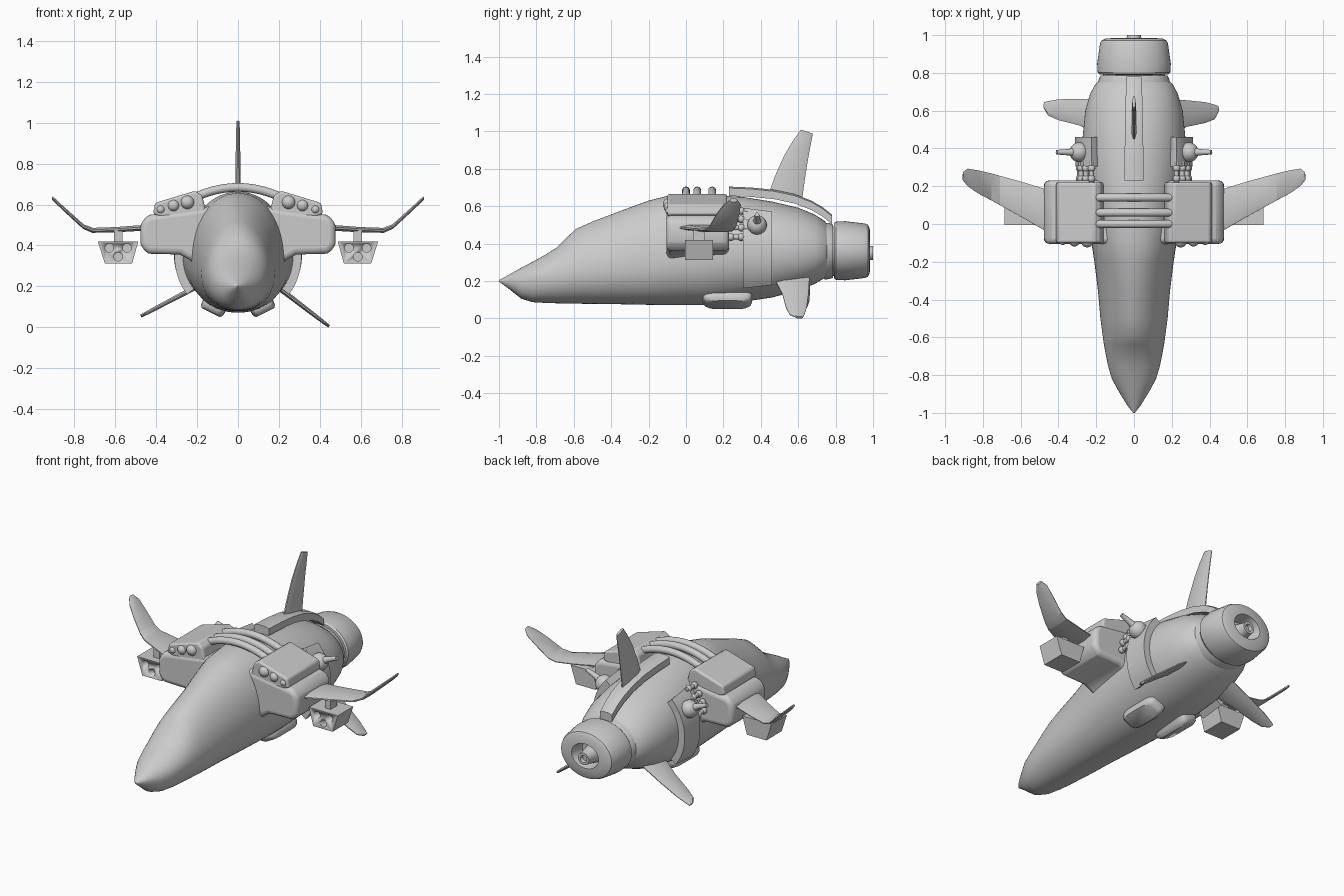
import bpy, bmesh, math
from mathutils import Vector, Matrix

if "Cube" in bpy.data.objects:
    bpy.data.objects.remove(bpy.data.objects["Cube"])


def finish(name, bm, angle=32, bevel=0):
    bmesh.ops.remove_doubles(bm, verts=bm.verts, dist=1e-5)
    bmesh.ops.recalc_face_normals(bm, faces=bm.faces)
    me = bpy.data.meshes.new(name)
    bm.to_mesh(me)
    bm.free()
    me.shade_smooth()
    me.set_sharp_from_angle(angle=math.radians(angle))
    ob = bpy.data.objects.new(name, me)
    bpy.context.collection.objects.link(ob)
    if bevel:
        m = ob.modifiers.new("round", 'BEVEL')
        m.width, m.segments, m.limit_method = bevel, 4, 'ANGLE'
        m.angle_limit = math.radians(35)
    return ob


def loft(name, rings, angle=32, bevel=0):
    """Skin closed rings of points, with capped ends."""
    bm = bmesh.new()
    vs = [[bm.verts.new(p) for p in r] for r in rings]
    n = len(vs[0])
    for a, b in zip(vs, vs[1:]):
        for i in range(n):
            bm.faces.new((a[i], a[(i + 1) % n], b[(i + 1) % n], b[i]))
    bm.faces.new(vs[0])
    bm.faces.new(vs[-1])
    return finish(name, bm, angle, bevel)


def prism(name, profile, y0, y1, sx=1, bevel=0):
    """Front (x, z) profile extruded along y."""
    return loft(name, [[(sx * x, y, z) for x, z in profile] for y in (y0, y1)], 32, bevel)


def lathe(name, profile, cx, cz, squash=1.0, n=48):
    """(y, radius) profile turned around a y axis."""
    ts = [2 * math.pi * i / n for i in range(n)]
    return loft(name, [[(cx + r * math.cos(t), y, cz + r * squash * math.sin(t)) for t in ts]
                       for y, r in profile])


def tube(name, pts, radii, n=16):
    pts = [Vector(p) for p in pts]
    rings = []
    for i, p in enumerate(pts):
        d = pts[min(i + 1, len(pts) - 1)] - pts[max(i - 1, 0)]
        q = d.to_track_quat('Z', 'Y')
        rings.append([p + q @ Vector((radii[i] * math.cos(2 * math.pi * k / n),
                                      radii[i] * math.sin(2 * math.pi * k / n), 0)) for k in range(n)])
    return loft(name, rings)


def ball(name, c, r):
    bm = bmesh.new()
    bmesh.ops.create_uvsphere(bm, u_segments=24, v_segments=14, radius=r, matrix=Matrix.Translation(c))
    return finish(name, bm)


def blade(name, stations, normal, thick, sx=1):
    """Thin wing from (leading point, trailing point) stations."""
    nrm, rings = Vector(normal).normalized(), []
    for k, (a, b) in enumerate(stations):
        a, b = Vector(a), Vector(b)
        t = thick * (1 - 0.45 * k / (len(stations) - 1)) / 2
        ring = [a.lerp(b, f) + nrm * h * t for f, h in
                ((0, .3), (.2, 1), (.75, 1), (1, .2), (1, -.2), (.75, -1), (.2, -1), (0, -.3))]
        rings.append([(sx * p.x, p.y, p.z) for p in ring])
    return loft(name, rings, 20)


# Hull stations: y, half width, top z, bottom z, widest z, upper exponent
HULL = [
    (-1.0, .004, .205, .197, .20, 2), (-.96, .036, .226, .168, .20, 2), (-.88, .085, .272, .105, .20, 2),
    (-.82, .117, .303, .087, .21, 2), (-.75, .138, .342, .083, .22, 2), (-.69, .150, .380, .081, .23, 2),
    (-.64, .159, .430, .080, .24, 1.9), (-.59, .166, .478, .079, .25, 1.8), (-.50, .178, .518, .078, .26, 1.8),
    (-.35, .191, .575, .076, .28, 1.85), (-.20, .210, .630, .073, .30, 2), (-.10, .225, .655, .072, .32, 2.1),
    (.10, .250, .662, .072, .34, 2.1), (.30, .270, .650, .088, .36, 2), (.46, .272, .625, .112, .36, 2),
    (.60, .258, .592, .150, .36, 2), (.69, .232, .555, .185, .36, 2), (.74, .205, .522, .215, .36, 2),
    (.765, .175, .495, .238, .36, 2)]


def hull_point(y, t, scale=1.0):
    for a, b in zip(HULL, HULL[1:]):
        if y <= b[0]:
            break
    f = (y - a[0]) / (b[0] - a[0])
    _, w, top, bot, zc, n = [p + (q - p) * f for p, q in zip(a, b)]
    c, s = math.cos(t), math.sin(t)
    if s < 0:
        n = 2.15
    x = math.copysign(abs(c) ** (2 / n), c) * w * scale
    z = math.copysign(abs(s) ** (2 / n), s) * (top - zc if s > 0 else zc - bot) * scale
    return (x, y, zc + z)


loft("hull", [[hull_point(r[0], 2 * math.pi * i / 64) for i in range(64)] for r in HULL], 40)

# Engine collar, nozzle with recess, and hub
lathe("engine_collar", [(.74, .19), (.765, .187), (.785, .178), (.785, .165), (.82, .165)], 0, .36, .8)
lathe("engine_nozzle", [(.79, .16), (.792, .183), (.802, .192), (.85, .195), (.955, .180), (.972, .172),
                        (.982, .150), (.985, .092), (.93, .080), (.90, .078)], 0, .362, .81)
lathe("engine_hub", [(.88, .060), (.95, .045), (.97, .040), (1.0, .037), (1.0, .022), (.98, .018)], 0, .35, 1, 24)

# Spine plate and tail fin
loft("spine_plate", [[(-w, y, z - .05), (w, y, z - .05), (w, y, z - .008), (w * .5, y, z), (-w * .5, y, z),
                      (-w, y, z - .008)] for y, z, w in
                     ((.23, .705, .05), (.35, .70, .05), (.47, .688, .048), (.58, .665, .046),
                      (.67, .630, .044), (.73, .595, .042), (.78, .555, .040))])
blade("tail_fin", [((0, .44, .66), (0, .62, .63)), ((0, .475, .76), (0, .635, .74)),
                   ((0, .527, .875), (0, .652, .85)), ((0, .575, .955), (0, .667, .93)),
                   ((0, .615, 1.01), (0, .678, .988))], (1, 0, 0), .028)

# Cooling hoses across the back
for y in (.0, .06, .14):
    xs = [-.22 + .44 * i / 14 for i in range(15)]
    tube("top_hose", [(x, y, .684 - 1.1 * x * x) for x in xs], [.021] * 15)

for sx in (1, -1):
    # Shoulder pod blended into the hull
    prism("shoulder_pod", [(.08, .25), (.195, .285), (.235, .33), (.285, .356), (.435, .36), (.464, .378),
                           (.477, .41), (.475, .50), (.46, .535), (.43, .55), (.28, .57), (.08, .60)],
          -.105, .23, sx, .028)
    # Headlight housing and lamps
    prism("light_housing", [(.15, .54), (.175, .645), (.21, .667), (.405, .608), (.415, .555), (.38, .54)],
          -.10, .22, sx, .012)
    for x, z, r in ((.247, .611, .034), (.315, .595, .029), (.378, .576, .021)):
        ball("head_lamp", (sx * x, -.09, z), r)

    # Cranked wing
    blade("wing", [((.40, -.07, .488), (.40, .19, .488)), ((.48, -.03, .485), (.48, .188, .485)),
                   ((.60, .04, .477), (.60, .225, .477)), ((.71, .10, .474), (.71, .255, .474)),
                   ((.755, .125, .492), (.755, .268, .492)), ((.83, .165, .560), (.83, .285, .560)),
                   ((.88, .20, .606), (.88, .293, .606)), ((.908, .235, .632), (.905, .275, .632))],
          (-.12, 0, 1), .03, sx)

    # Rocket pod under the wing with bored barrels
    prism("wing_pylon", [(.565, .41), (.605, .41), (.605, .48), (.565, .48)], .04, .10, sx)
    pod = prism("rocket_pod", [(.517, .312), (.65, .312), (.685, .42), (.487, .42)], -.005, .145, sx)
    for x, z in ((.542, .388), (.628, .388), (.585, .345)):
        cut = lathe("barrel_cutter", [(-.06, .021), (.04, .021)], sx * x, z, 1, 20)
        cut.hide_render = True
        cut.hide_viewport = False
        cut.display_type = 'WIRE'
        m = pod.modifiers.new("bore", 'BOOLEAN')
        m.object, m.operation = cut, 'DIFFERENCE'

    # Armour plate hugging the flank
    ts = [math.radians(-38 + 82 * i / 20) for i in range(21)]
    rings = []
    for y in (.305, .46):
        ring = [hull_point(y, t, 1.15) for t in ts] + [hull_point(y, t, .95) for t in reversed(ts)]
        rings.append([(sx * p[0], p[1], p[2]) for p in ring])
    loft("flank_armour", rings, 32)

    # Side gun
    ball("gun_turret", (sx * .29, .38, .50), .052)
    tube("gun_barrel", [(sx * .30, .38, .505), (sx * .345, .38, .53), (sx * .41, .38, .555)], [.032, .017, .012])

    # Coolant pipes between pod and armour
    for x, z in ((.225, .575), (.255, .53), (.28, .485), (.288, .435)):
        tube("coolant_pipe", [(sx * x, .20, z), (sx * x, .33, z)], [.013, .013], 12)
        for y in (.24, .295):
            ball("pipe_joint", (sx * x, y, z), .02)

    # Belly skid: rounded pad
    rings = []
    rot = Matrix.Rotation(math.radians(-27 * sx), 3, 'Y')
    for h, k in ((-.04, .80), (-.028, .95), (-.01, 1), (.04, 1)):
        ring = []
        for i in range(40):
            t = 2 * math.pi * i / 40
            c, s = math.cos(t), math.sin(t)
            v = Vector((math.copysign(abs(c) ** .45, c) * .062 * k, math.copysign(abs(s) ** .45, s) * .132 * k, h))
            ring.append(rot @ v + Vector((sx * .115, .222, .108)))
        rings.append(ring)
    loft("belly_skid", rings, 40)

    # Lower fins, each set at its own angle
    tx, ty, tz = ((.445, 0, .005), (.475, .02, .055))[sx < 0]
    root = Vector((.17, 0, .215))
    tip = Vector((tx, 0, tz))
    span = []
    for f, y0, y1 in ((0, .47, .66), (.4, .515, .655), (.75, .535, .645), (.93, .555, .632), (1, .59, .625)):
        p = root.lerp(tip, f)
        span.append(((p.x, y0 + ty * f, p.z), (p.x, y1 + ty * f, p.z)))
    d = tip - root
    blade("lower_fin", span, (-d.z, 0, d.x), .026, sx)
